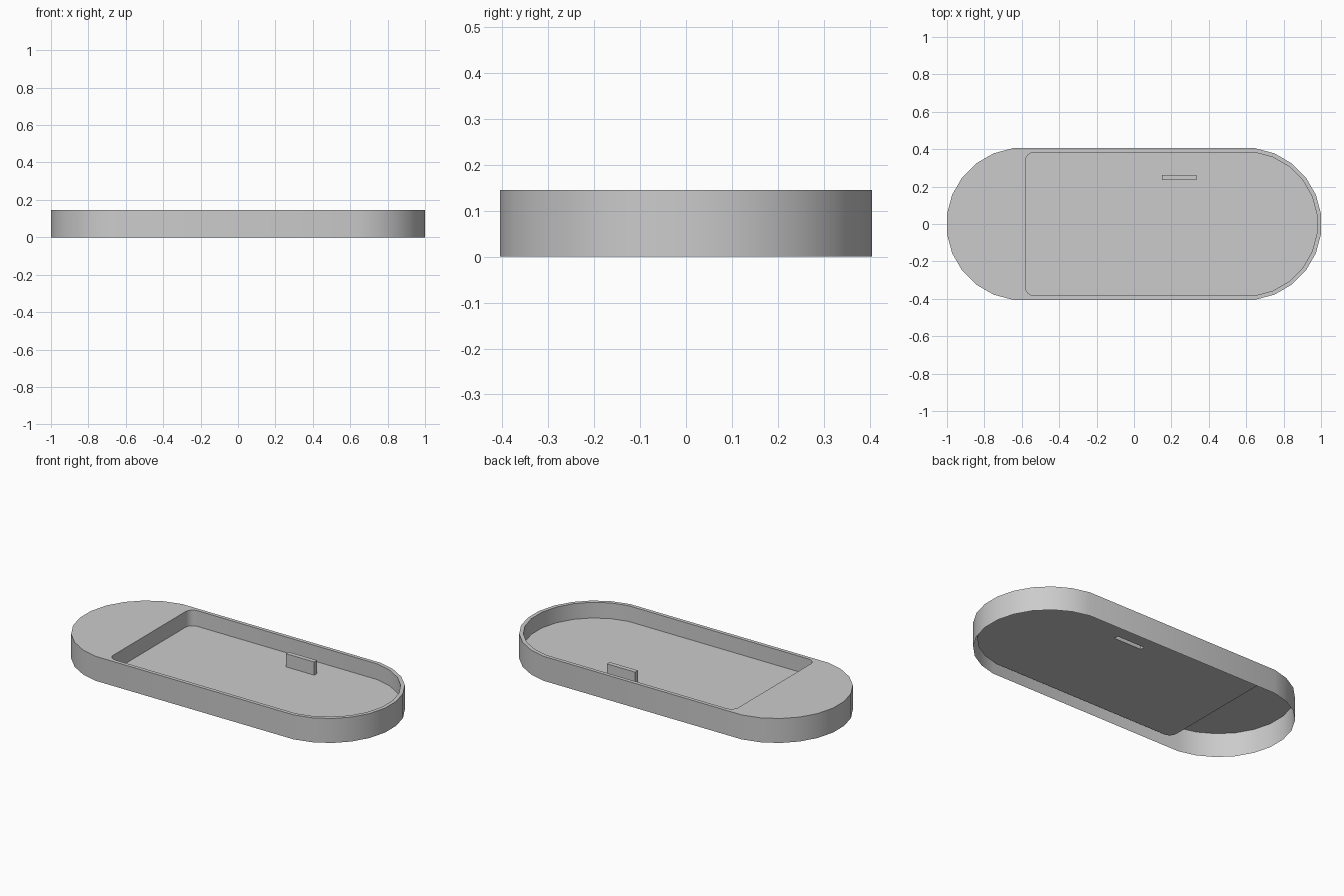
import bpy, bmesh
from math import cos, sin, radians

cube = bpy.data.objects.get("Cube")
if cube:
    bpy.data.objects.remove(cube, do_unlink=True)

HEIGHT, FLOOR, TAB_TOP = 0.145, 0.052, 0.13
HALF_WIDTH, CENTRE, RIM = 0.405, 0.595, 0.022

grey = bpy.data.materials.new("plain grey")
grey.use_nodes = True
colour = (0.6, 0.6, 0.6, 1)
grey.diffuse_color = colour
grey.node_tree.nodes["Principled BSDF"].inputs["Base Color"].default_value = colour


def arc(cx, cy, radius, start, stop, count):
    """Points on an arc, both ends included."""
    angles = [radians(start + (stop - start) * i / (count - 1)) for i in range(count)]
    return [(cx + radius * cos(a), cy + radius * sin(a)) for a in angles]


def ring(bm, points, z):
    verts = [bm.verts.new((x, y, z)) for x, y in points]
    edges = [bm.edges.new((v, verts[i - 1])) for i, v in enumerate(verts)]
    return verts, edges


def wall(bm, lower, upper, outward=True):
    for i in range(len(lower)):
        quad = [lower[i - 1], lower[i], upper[i], upper[i - 1]]
        bm.faces.new(quad if outward else quad[::-1])


def cap(bm, *edge_lists):
    """Fill a flat upward face, leaving any inner ring open."""
    bmesh.ops.triangle_fill(bm, edges=sum(edge_lists, []), use_beauty=True,
                            normal=(0, 0, 1))


def finish(bm, name):
    for face in bm.faces:
        if abs(face.normal.z) > 0.9 and face.normal.z < 0:
            face.normal_flip()
    mesh = bpy.data.meshes.new(name)
    bm.to_mesh(mesh)
    bm.free()
    mesh.materials.append(grey)
    obj = bpy.data.objects.new(name, mesh)
    bpy.context.collection.objects.link(obj)
    bpy.ops.object.select_all(action="DESELECT")
    obj.select_set(True)
    bpy.context.view_layer.objects.active = obj
    bpy.ops.object.shade_smooth_by_angle(angle=radians(30))
    return obj


# Outlines, all anticlockwise
end_radius = HALF_WIDTH / cos(radians(7.5))
pocket_half = HALF_WIDTH - RIM
pocket_radius = pocket_half / cos(radians(7.5))
corner = 0.045
left_x = -0.58 + corner

outer = (arc(CENTRE, 0, end_radius, -82.5, 82.5, 12)
         + arc(-CENTRE, 0, end_radius, 97.5, 262.5, 12))
pocket = (arc(CENTRE, 0, pocket_radius, -82.5, 82.5, 12)
          + arc(left_x, pocket_half - corner, corner, 90, 180, 5)
          + arc(left_x, corner - pocket_half, corner, 180, 270, 5))
tab = [(0.15, 0.235), (0.335, 0.235), (0.335, 0.262), (0.15, 0.262)]

# Tray: open-bottomed outer wall, rim, sunken pocket and its floor
bm = bmesh.new()
base, _ = ring(bm, outer, 0)
rim_outer, rim_outer_edges = ring(bm, outer, HEIGHT)
rim_inner, rim_inner_edges = ring(bm, pocket, HEIGHT)
floor, floor_edges = ring(bm, pocket, FLOOR)
_, slot_edges = ring(bm, tab, FLOOR)
cap(bm, rim_outer_edges, rim_inner_edges)
cap(bm, floor_edges, slot_edges)
wall(bm, base, rim_outer)
wall(bm, floor, rim_inner, outward=False)
bm.normal_update()
finish(bm, "tray_shell")

# Upright tab, hollow from below
bm = bmesh.new()
foot, _ = ring(bm, tab, FLOOR)
head, head_edges = ring(bm, tab, TAB_TOP)
cap(bm, head_edges)
wall(bm, foot, head)
bm.normal_update()
finish(bm, "upright_tab")
